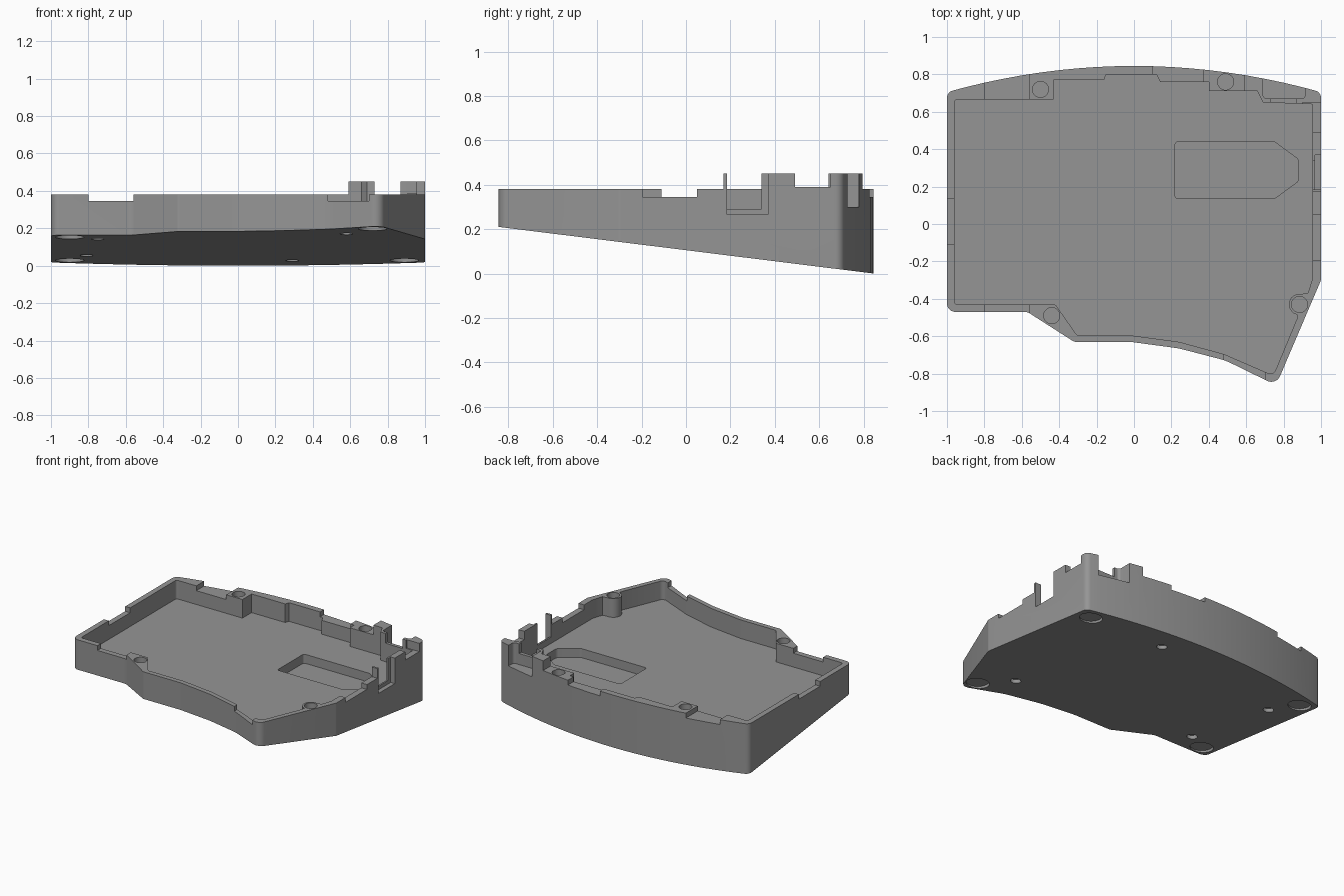
import bpy, bmesh, math
from mathutils import Vector

if "Cube" in bpy.data.objects:
    bpy.data.objects.remove(bpy.data.objects["Cube"])

grey = bpy.data.materials.new("mid grey")
grey.diffuse_color = (0.3, 0.3, 0.3, 1)
grey.use_nodes = True
grey.node_tree.nodes["Principled BSDF"].inputs["Base Color"].default_value = grey.diffuse_color

RIM, LOW, TALL, FLOOR = 0.38, 0.345, 0.45, 0.245


def slope(y):
    """Height of the tilted underside."""
    return 0.105 - 0.1243 * y


def rounded(points, steps=6):
    """Polygon whose (x, y, r) corners are replaced by fillets."""
    out = []
    for i, p in enumerate(points):
        c = Vector(p[:2])
        r = p[2] if len(p) > 2 else 0
        if not r:
            out.append(c)
            continue
        a = (Vector(points[i - 1][:2]) - c).normalized()
        b = (Vector(points[(i + 1) % len(points)][:2]) - c).normalized()
        half = a.angle(b) / 2
        start, end = c + a * r / math.tan(half), c + b * r / math.tan(half)
        centre = c + (a + b).normalized() * r / math.sin(half)
        for k in range(steps + 1):
            d = start.lerp(end, k / steps) - centre
            out.append(centre + d.normalized() * r)
    return out


def prism(name, pts, z0, z1):
    """Extruded outline; z0 may be a function of y."""
    bm = bmesh.new()
    low = [bm.verts.new((p[0], p[1], z0(p[1]) if callable(z0) else z0)) for p in pts]
    top = [bm.verts.new((p[0], p[1], z1)) for p in pts]
    bm.faces.new(low)
    bm.faces.new(top)
    for i in range(len(pts)):
        j = (i + 1) % len(pts)
        bm.faces.new((low[i], low[j], top[j], top[i]))
    bmesh.ops.recalc_face_normals(bm, faces=bm.faces)
    mesh = bpy.data.meshes.new(name)
    bm.to_mesh(mesh)
    bm.free()
    ob = bpy.data.objects.new(name, mesh)
    bpy.context.collection.objects.link(ob)
    mesh.materials.append(grey)
    return ob


def box(x0, x1, y0, y1, z0, z1=1.0):
    return prism("cutter", [(x0, y0), (x1, y0), (x1, y1), (x0, y1)], z0, z1)


def disc(x, y, r, z0, z1):
    n = 32
    pts = [(x + r * math.cos(math.tau * k / n), y + r * math.sin(math.tau * k / n)) for k in range(n)]
    return prism("cutter", pts, z0, z1)


def cut(target, cutter):
    mod = target.modifiers.new("cut", 'BOOLEAN')
    mod.operation = 'DIFFERENCE'
    mod.solver = 'EXACT'
    mod.object = cutter
    bpy.context.view_layer.objects.active = target
    bpy.ops.object.modifier_apply(modifier=mod.name)
    bpy.data.objects.remove(cutter)


# Outer shell outline: bowed back, slanted right front, swept front edge
bow = [(x / 10, 0.845 - 0.14 * (x / 10) ** 2) for x in range(9, -10, -1)]
outline = rounded(
    [(-1, 0.705, 0.04), (-1, -0.47, 0.045), (-0.57, -0.47, 0.06), (-0.32, -0.63, 0.03),
     (-0.02, -0.63, 0.3), (0.24, -0.665, 0.3), (0.49, -0.73, 0.3), (0.76, -0.862, 0.05),
     (1, -0.3, 0.03), (1, 0.705, 0.04)] + bow)
case = prism("case_shell", outline, slope, TALL)

# Inner cavity, stepping around the screw bosses
boss = [(0.885 + 0.057 * math.cos(math.radians(a)), -0.43 + 0.057 * math.sin(math.radians(a)))
        for a in range(80, 261, 20)]
cavity = rounded(
    [(-0.96, 0.665, 0.015), (-0.96, -0.43, 0.015), (-0.42, -0.43, 0.02), (-0.305, -0.595, 0.02),
     (-0.02, -0.595, 0.3), (0.24, -0.63, 0.3), (0.48, -0.695, 0.3), (0.745, -0.81, 0.03),
     (0.87, -0.51)] + boss[::-1] +
    [(0.93, -0.37), (0.955, -0.29), (0.955, 0.64), (0.69, 0.65), (0.66, 0.71), (0.4, 0.71),
     (0.4, 0.76), (0.14, 0.76), (0.12, 0.8), (-0.15, 0.8), (-0.16, 0.77), (-0.43, 0.77),
     (-0.43, 0.665)])
cut(case, prism("cutter", cavity, FLOOR, 1))

# Rim levels: trim everything except the tall corner towers and thin post
for b in [(-1.1, 0.59, -1, 1, RIM), (0.58, 1.1, -1, 0.17, RIM), (0.9, 1.1, 0.185, 0.34, RIM),
          (0.9, 1.1, 0.49, 0.65, 0.39), (0.73, 0.87, 0.6, 1, RIM)]:
    cut(case, box(*b))

# Shallow clip notches in the rim
for b in [(-0.8, -0.56, 0.6, 1), (0.1, 0.37, 0.7, 1), (-1.1, -0.9, -0.11, 0.135),
          (0.9, 1.1, -0.195, 0.05), (-0.8, -0.56, -0.6, -0.4), (0.48, 0.70, -1, -0.6)]:
    cut(case, box(*b, LOW))

# Side switch opening and its outer recess
cut(case, box(0.9, 1.1, 0.185, 0.34, 0.29))
cut(case, box(0.967, 1.1, 0.185, 0.37, 0.265))

# Rear connector recess, open to the back
port = rounded([(0.69, 0.67, 0.02), (0.915, 0.67, 0.02), (0.915, 1), (0.69, 1)])
cut(case, prism("cutter", port, 0.30, 1))

# Battery pocket in the floor
pocket = rounded([(0.22, 0.135, 0.015), (0.75, 0.135, 0.03), (0.88, 0.23, 0.03),
                  (0.88, 0.345, 0.03), (0.75, 0.44, 0.03), (0.22, 0.44, 0.015)])
cut(case, prism("cutter", pocket, 0.18, 0.3))

# Screw holes from above
for x, y in [(-0.5, 0.72), (0.49, 0.76), (-0.44, -0.49), (0.885, -0.43)]:
    cut(case, disc(x, y, 0.043, 0.27, 1))

# Round foot recesses and small magnet holes underneath
for x, y in [(0.89, 0.62), (0.72, -0.74), (-0.9, 0.62), (-0.9, -0.38)]:
    cut(case, disc(x, y, 0.077, -1, slope(y) + 0.02))
for x, y in [(0.29, 0.63), (0.58, -0.52), (-0.81, 0.41), (-0.75, -0.3)]:
    cut(case, disc(x, y, 0.035, -1, slope(y) + 0.03))

bpy.ops.object.select_all(action='DESELECT')
case.select_set(True)
bpy.context.view_layer.objects.active = case
bpy.ops.object.shade_smooth_by_angle(angle=math.radians(30))
